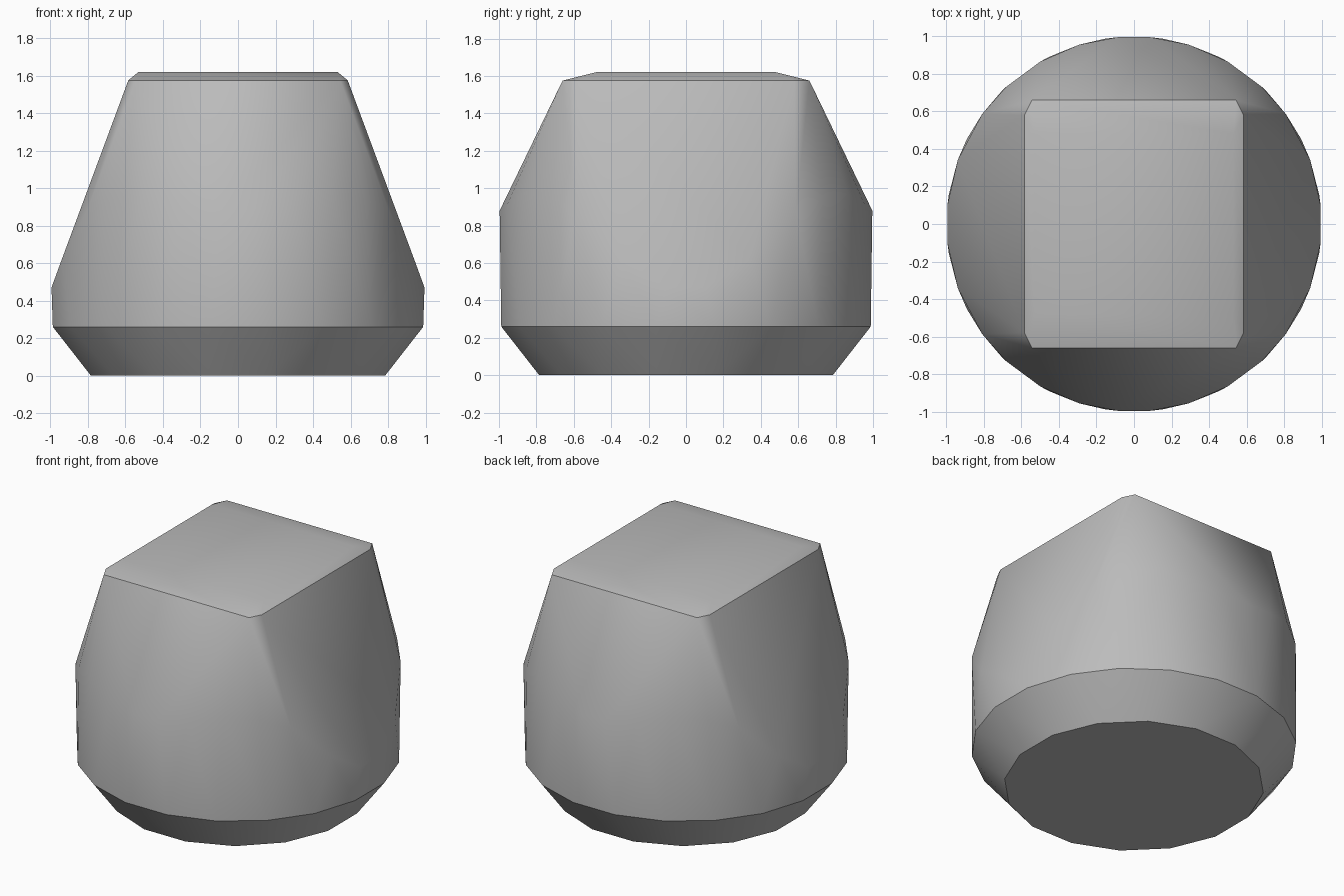
import bpy
import bmesh
from math import radians, cos, sin

cube = bpy.data.objects.get("Cube")
if cube:
    bpy.data.objects.remove(cube, do_unlink=True)

grey = bpy.data.materials.new("plain grey")
grey.use_nodes = True
colour = (0.5, 0.5, 0.5, 1)
grey.diffuse_color = colour
grey.node_tree.nodes["Principled BSDF"].inputs["Base Color"].default_value = colour

bm = bmesh.new()


def ring(radius, z, sides):
    for i in range(sides):
        a = radians(360 * (i + 0.5) / sides)
        bm.verts.new((radius * cos(a), radius * sin(a), z))


def mirrored(x, y, z):
    for sx in (-1, 1):
        for sy in (-1, 1):
            bm.verts.new((sx * x, sy * y, z))


# Tapered foot and the round waist above it
ring(0.80, 0, 16)
ring(1.0, 0.26, 20)

# Saddle-shaped shoulder: low at the sides, high at front and back
for angle, z in ((6, 0.47), (20, 0.62), (36, 0.87), (47, 0.94),
                 (60, 0.97), (73, 0.91), (85, 0.88)):
    a = radians(angle)
    mirrored(cos(a), sin(a), z)

# Rectangular top with clipped corners and a bevelled rim
mirrored(0.585, 0.58, 1.575)
mirrored(0.545, 0.66, 1.575)
mirrored(0.53, 0.48, 1.62)

# Wrap the sections in one convex skin
hull = bmesh.ops.convex_hull(bm, input=bm.verts[:])
loose = [v for v in bm.verts if not v.link_faces]
bmesh.ops.delete(bm, geom=loose, context='VERTS')
bmesh.ops.dissolve_limit(bm, angle_limit=radians(0.5),
                         verts=bm.verts[:], edges=bm.edges[:])
bmesh.ops.recalc_face_normals(bm, faces=bm.faces[:])

mesh = bpy.data.meshes.new("rounded_block")
bm.to_mesh(mesh)
bm.free()
mesh.materials.append(grey)
body = bpy.data.objects.new("rounded_block", mesh)
bpy.context.collection.objects.link(body)
bpy.context.view_layer.objects.active = body
body.select_set(True)
bpy.ops.object.shade_smooth_by_angle(angle=radians(30))
